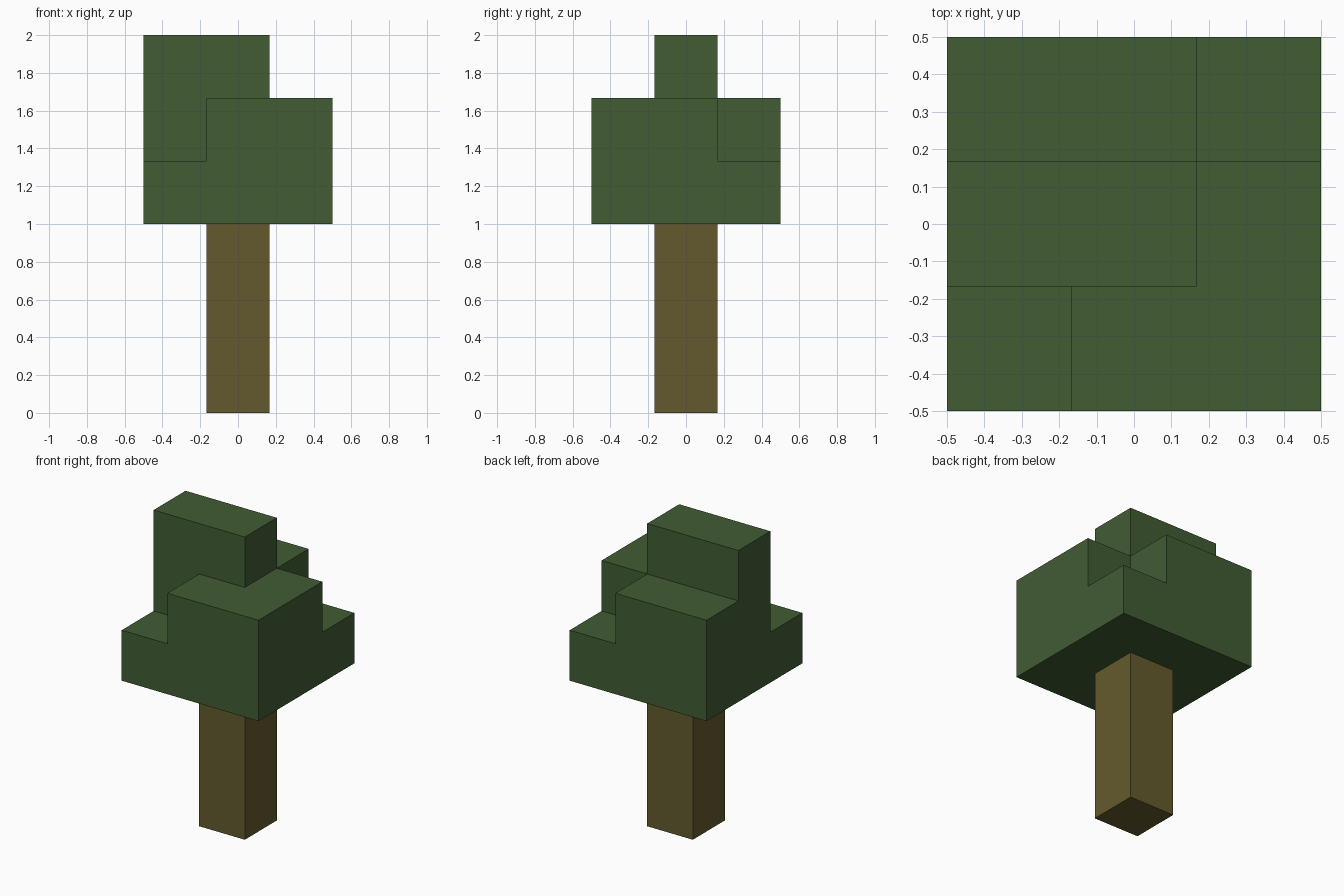
import bpy, bmesh, math
from mathutils import Vector

cube = bpy.data.objects.get("Cube")
if cube:
    bpy.data.objects.remove(cube, do_unlink=True)

UNIT = 1 / 3          # edge of one building block
TRUNK_HEIGHT = 1.0


def make_material(name, color):
    mat = bpy.data.materials.new(name)
    mat.use_nodes = True
    mat.diffuse_color = color
    mat.node_tree.nodes["Principled BSDF"].inputs["Base Color"].default_value = color
    return mat


def make_object(name, bm, mat):
    bmesh.ops.recalc_face_normals(bm, faces=bm.faces)
    mesh = bpy.data.meshes.new(name)
    bm.to_mesh(mesh)
    bm.free()
    mesh.materials.append(mat)
    obj = bpy.data.objects.new(name, mesh)
    bpy.context.collection.objects.link(obj)
    return obj


leaf_green = make_material("leaf green", (0.052, 0.107, 0.034, 1))
bark_brown = make_material("bark brown", (0.127, 0.102, 0.026, 1))

# Trunk: square post
bm = bmesh.new()
bmesh.ops.create_cube(bm, size=1)
bmesh.ops.scale(bm, vec=(UNIT, UNIT, TRUNK_HEIGHT), verts=bm.verts)
bmesh.ops.translate(bm, vec=(0, 0, TRUNK_HEIGHT / 2), verts=bm.verts)
make_object("trunk", bm, bark_brown)

# Canopy: stepped blocks, heights in units, rows front to back, columns -x to +x
HEIGHTS = [(1, 2, 2),
           (3, 3, 2),
           (2, 2, 1)]
blocks = {(x, y, z) for y in range(3) for x in range(3) for z in range(HEIGHTS[y][x])}

# Keep only the exposed block sides, then merge them into large flat faces
bm = bmesh.new()
for block in blocks:
    centre = Vector((block[0] - 1, block[1] - 1, block[2] + 0.5))
    for axis in range(3):
        for sign in (-1, 1):
            normal = Vector((0, 0, 0))
            normal[axis] = sign
            if tuple(int(b + n) for b, n in zip(block, normal)) in blocks:
                continue
            u, v = Vector((0, 0, 0)), Vector((0, 0, 0))
            u[(axis + 1) % 3] = v[(axis + 2) % 3] = 0.5
            corners = [centre + normal * 0.5 + u * a + v * b
                       for a, b in ((-1, -1), (1, -1), (1, 1), (-1, 1))]
            bm.faces.new([bm.verts.new(c) for c in corners])
bmesh.ops.remove_doubles(bm, verts=bm.verts, dist=0.001)
bmesh.ops.recalc_face_normals(bm, faces=bm.faces)
bmesh.ops.dissolve_limit(bm, angle_limit=math.radians(1), verts=bm.verts, edges=bm.edges)
bmesh.ops.scale(bm, vec=(UNIT, UNIT, UNIT), verts=bm.verts)
bmesh.ops.translate(bm, vec=(0, 0, TRUNK_HEIGHT), verts=bm.verts)
make_object("canopy", bm, leaf_green)
